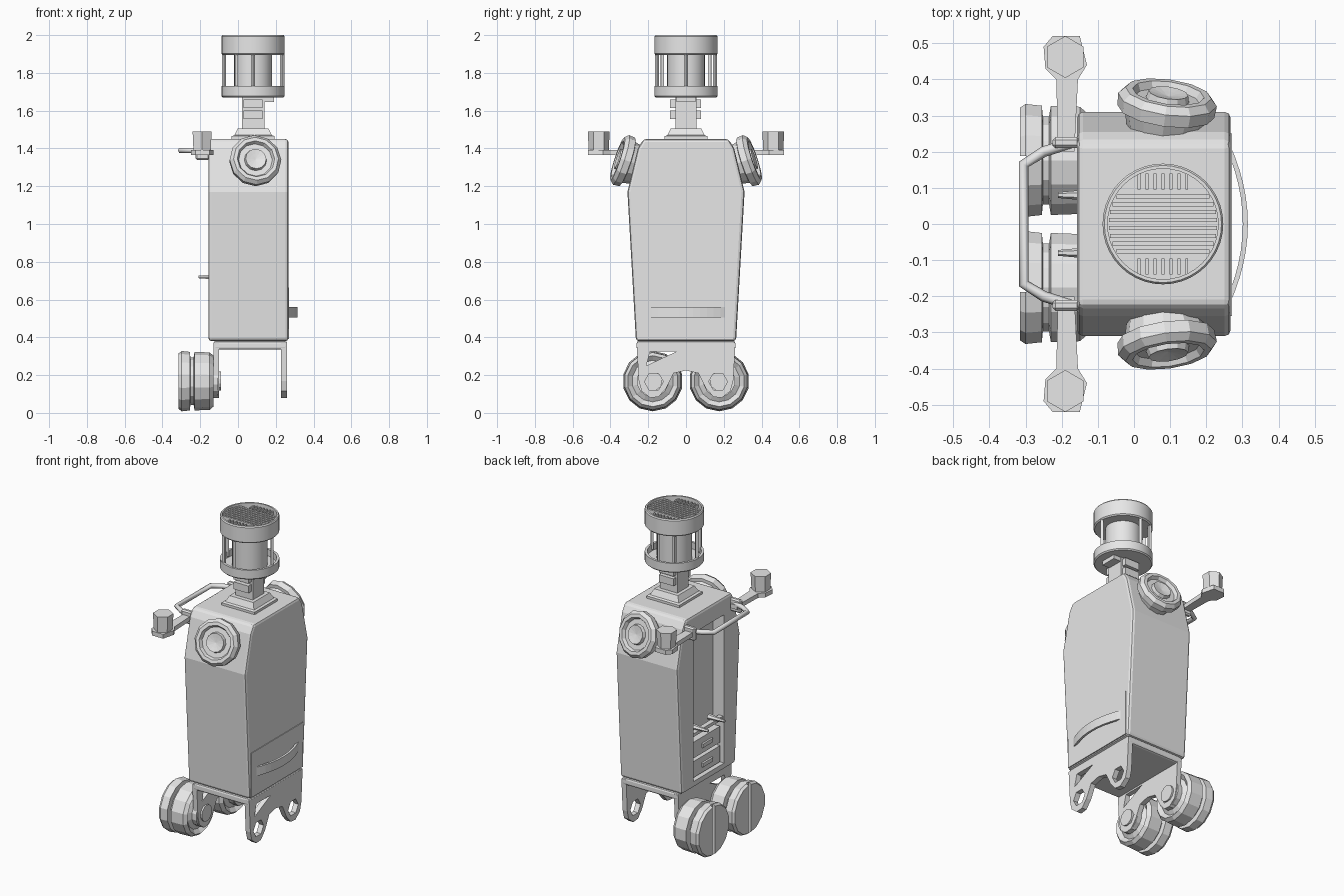
import bpy, bmesh, math
from mathutils import Vector

cube = bpy.data.objects.get("Cube")
if cube:
    bpy.data.objects.remove(cube, do_unlink=True)

grey = bpy.data.materials.new("plain_grey")
grey.use_nodes = True
grey.diffuse_color = (0.8, 0.8, 0.8, 1)
grey.node_tree.nodes["Principled BSDF"].inputs["Base Color"].default_value = (0.8, 0.8, 0.8, 1)


def finish(name, bm):
    bmesh.ops.remove_doubles(bm, verts=bm.verts, dist=1e-5)
    bmesh.ops.recalc_face_normals(bm, faces=bm.faces)
    mesh = bpy.data.meshes.new(name)
    bm.to_mesh(mesh)
    bm.free()
    mesh.materials.append(grey)
    ob = bpy.data.objects.new(name, mesh)
    bpy.context.scene.collection.objects.link(ob)
    return ob


def prism(name, pts, lo, hi, axis="x"):
    """Extrude a flat outline along x (outline y,z) or z (outline x,y)."""
    place = (lambda p, t: (t, *p)) if axis == "x" else (lambda p, t: (*p, t))
    bm = bmesh.new()
    a, b = ([bm.verts.new(place(p, t)) for p in pts] for t in (lo, hi))
    bm.faces.new(a)
    bm.faces.new(b)
    for i in range(len(pts)):
        j = (i + 1) % len(pts)
        bm.faces.new((a[i], a[j], b[j], b[i]))
    return finish(name, bm)


def box(name, x, y, z):
    return prism(name, [(y[0], z[0]), (y[1], z[0]), (y[1], z[1]), (y[0], z[1])], *x)


def lathe(name, pts, segs, loc, direction=(0, 0, 1), turn=0.0):
    """Spin a closed (radius, height) outline about its axis."""
    bm = bmesh.new()
    rings = []
    for i in range(segs):
        a = math.tau * i / segs + turn
        rings.append([bm.verts.new((r * math.cos(a), r * math.sin(a), h)) for r, h in pts])
    for i in range(segs):
        p, q = rings[i], rings[(i + 1) % segs]
        for k in range(len(pts)):
            m = (k + 1) % len(pts)
            if pts[k][0] or pts[m][0]:
                bm.faces.new((p[k], q[k], q[m], p[m]))
    ob = finish(name, bm)
    ob.location = loc
    ob.rotation_euler = Vector(direction).to_track_quat("Z", "Y").to_euler()
    return ob


def bake(ob):
    bpy.context.view_layer.update()
    dg = bpy.context.evaluated_depsgraph_get()
    mesh = bpy.data.meshes.new_from_object(ob.evaluated_get(dg))
    ob.modifiers.clear()
    ob.data = mesh


def cut(ob, *cutters):
    for c in cutters:
        ob.modifiers.new("cut", "BOOLEAN").object = c
        ob.modifiers[-1].operation = "DIFFERENCE"
    bake(ob)
    for c in cutters:
        bpy.data.objects.remove(c, do_unlink=True)


def bevel(ob, width, segs=2):
    m = ob.modifiers.new("bevel", "BEVEL")
    m.width, m.segments = width, segs
    bake(ob)


def mirrored(half):
    return half + [(-y, z) for y, z in reversed(half) if y]


def disc(r, lo, hi):
    return [(0, lo), (r, lo), (r, hi), (0, hi)]


# Tapered body with an open recess on its wheel side
body = prism("body", mirrored([(0.265, 0.38), (0.31, 1.17), (0.255, 1.40), (0.225, 1.45)]),
             -0.157, 0.267)
bevel(body, 0.016)
cut(body, box("recess", (-0.3, -0.08), (-0.15, 0.15), (0.42, 1.34)))

# Recess fittings
for name, z in (("lower_drawer", (0.43, 0.53)), ("upper_drawer", (0.55, 0.65))):
    box(name, (-0.14, -0.075), (-0.135, 0.135), z)
    mid = sum(z) / 2
    box(name + "_pull", (-0.152, -0.13), (-0.05, 0.05), (mid - 0.012, mid + 0.012))
box("recess_bar", (-0.15, -0.12), (-0.15, 0.15), (0.69, 0.71))
for s in (-1, 1):
    lathe("lever", [(0, 0), (0.018, 0), (0.008, 0.11), (0, 0.11)], 6, (-0.1, s * 0.08, 0.72), (-1, 0, 0))

# Drawer front and bowed handle
box("drawer_front", (0.26, 0.271), (-0.255, 0.25), (0.39, 0.665))
steps = [-0.22 + 0.44 * i / 12 for i in range(13)]
bow = [(0.265 + 0.05 * (1 - (y / 0.22) ** 2), y) for y in steps]
prism("drawer_handle", bow + [(x - 0.014, y) for x, y in reversed(bow)], 0.505, 0.56, "z")

# Base bracket with two lobed flanges
bevel(box("base_plate", (-0.13, 0.26), (-0.262, 0.262), (0.335, 0.38)), 0.012)
lobes = mirrored([(0.262, 0.37), (0.25, 0.17), (0.235, 0.115), (0.19, 0.08), (0.145, 0.085),
                  (0.105, 0.13), (0.065, 0.21), (0, 0.225)])
for name, lo, hi in (("outer_flange", 0.228, 0.26), ("wheel_flange", -0.13, -0.10)):
    flange = prism(name, lobes, lo, hi)
    holes = [lathe("hole", disc(0.05, -0.1, 0.1), 6, (lo, s * 0.17, 0.165), (1, 0, 0)) for s in (-1, 1)]
    holes.append(prism("slot", [(-0.21, 0.25), (-0.19, 0.325), (-0.05, 0.325)], lo - 0.1, hi + 0.1))
    cut(flange, *holes)

# Paired wheels, each a tyre, groove, slotted cap and hub
wheel = [(0, -0.04), (0.05, -0.04), (0.05, -0.025), (0.085, -0.025), (0.085, 0.005), (0.11, 0.02),
         (0.135, 0), (0.152, 0.02), (0.155, 0.10), (0.125, 0.105), (0.125, 0.122),
         (0.155, 0.125), (0.16, 0.17), (0.15, 0.185), (0, 0.185)]
for name, y in (("front_wheel", -0.176), ("back_wheel", 0.176)):
    ob = lathe(name, wheel, 14, (-0.13, y, 0.168), (-1, 0, 0), math.pi / 14)
    cut(ob, box("slot", (-0.35, -0.298), (y - 0.012, y + 0.012), (-0.1, 0.5)))

# Tilted round side units
ear = [(0, -0.08), (0.1, -0.08), (0.115, -0.02), (0.135, -0.015), (0.138, 0.02), (0.12, 0.04),
       (0.1, 0.04), (0.09, 0.02), (0.06, 0.02), (0.055, 0.04), (0.03, 0.035), (0, 0.03)]
for name, s in (("front_side_unit", -1), ("back_side_unit", 1)):
    lathe(name, ear, 12, (0.09, s * 0.325, 1.333), (0.13, s * 0.94, 0.31))

# Lamp arms, pads, hex lamps and mounts
arm = [(-0.21, 0.20), (-0.165, 0.20), (-0.155, 0.40), (-0.13, 0.44), (-0.15, 0.52), (-0.225, 0.52),
       (-0.25, 0.49), (-0.245, 0.43), (-0.215, 0.40)]
for name, s in (("front", -1), ("back", 1)):
    prism(name + "_arm", [(x, s * y) for x, y in arm], 1.365, 1.392, "z")
    lathe(name + "_lamp", [(0, 1.39), (0.053, 1.39), (0.058, 1.49), (0, 1.49)], 6,
          (-0.19, s * 0.462, 0), turn=math.pi / 6)
    bevel(box(name + "_arm_mount", (-0.225, -0.15), (s * 0.225 - 0.015, s * 0.225 + 0.015),
              (1.34, 1.42)), 0.008, 1)

# Push handle
curve = bpy.data.curves.new("handle_path", "CURVE")
curve.dimensions = "3D"
curve.bevel_depth, curve.bevel_resolution, curve.use_fill_caps = 0.015, 1, True
path = [(-0.17, 0.225), (-0.25, 0.2), (-0.305, 0.165)]
path += [(x, -y) for x, y in reversed(path)]
spline = curve.splines.new("POLY")
spline.points.add(len(path) - 1)
for p, (x, y) in zip(spline.points, path):
    p.co = (x, y, 1.39, 1)
temp = bpy.data.objects.new("handle_path", curve)
bpy.context.scene.collection.objects.link(temp)
bpy.context.view_layer.update()
mesh = bpy.data.meshes.new_from_object(temp.evaluated_get(bpy.context.evaluated_depsgraph_get()))
bpy.data.objects.remove(temp, do_unlink=True)
mesh.materials.clear()
mesh.materials.append(grey)
bpy.context.scene.collection.objects.link(bpy.data.objects.new("push_handle", mesh))

# Stepped neck
cx = 0.08
step = [(0, 1.44), (0.16, 1.44), (0.16, 1.465), (0.14, 1.47), (0.115, 1.505), (0, 1.505)]
lathe("neck_base", step, 4, (cx, 0, 0), turn=math.pi / 4)
box("neck_post", (cx - 0.06, cx + 0.06), (-0.055, 0.055), (1.50, 1.68))
for z in (1.555, 1.615):
    box("neck_lug", (cx - 0.05, cx + 0.05), (-0.085, 0.08), (z, z + 0.045))
box("neck_bracket", (cx - 0.06, cx + 0.11), (-0.05, 0.05), (1.645, 1.675))

# Sensor head: lower tray, core, upper cap and struts
head = [lathe("head_tray", [(0, 1.67), (0.16, 1.67), (0.167, 1.677), (0.167, 1.73), (0.152, 1.73),
                            (0.152, 1.69), (0, 1.69)], 40, (cx, 0, 0)),
        lathe("head_core", disc(0.1, 1.68, 1.92), 32, (cx, 0, 0)),
        lathe("head_cap", [(0, 1.895), (0.16, 1.895), (0.167, 1.902), (0.167, 1.993), (0.162, 2.0),
                           (0.153, 2.0), (0.153, 1.965), (0, 1.965)], 40, (cx, 0, 0))]
for deg in (0, 90, 125, 180, 235, 270):
    a = math.radians(deg)
    lathe("head_strut", disc(0.011, 1.70, 1.91), 4,
          (cx + 0.154 * math.cos(a), 0.154 * math.sin(a), 0), turn=a)

# Grille slats on the cap
for i in range(8):
    y = -0.077 + 0.022 * i
    w = math.sqrt(0.153 ** 2 - y * y) - 0.003
    box("grille_slat", (cx - w, cx + w), (y - 0.006, y + 0.006), (1.96, 1.988))
for s in (-1, 1):
    for i in range(7):
        x = cx - 0.066 + 0.022 * i
        box("grille_fin", (x - 0.004, x + 0.004), sorted((s * 0.095, s * 0.14)), (1.96, 1.985))

bpy.ops.object.select_all(action="DESELECT")
for ob in head:
    ob.select_set(True)
bpy.context.view_layer.objects.active = head[0]
bpy.ops.object.shade_smooth_by_angle(angle=math.radians(30))
